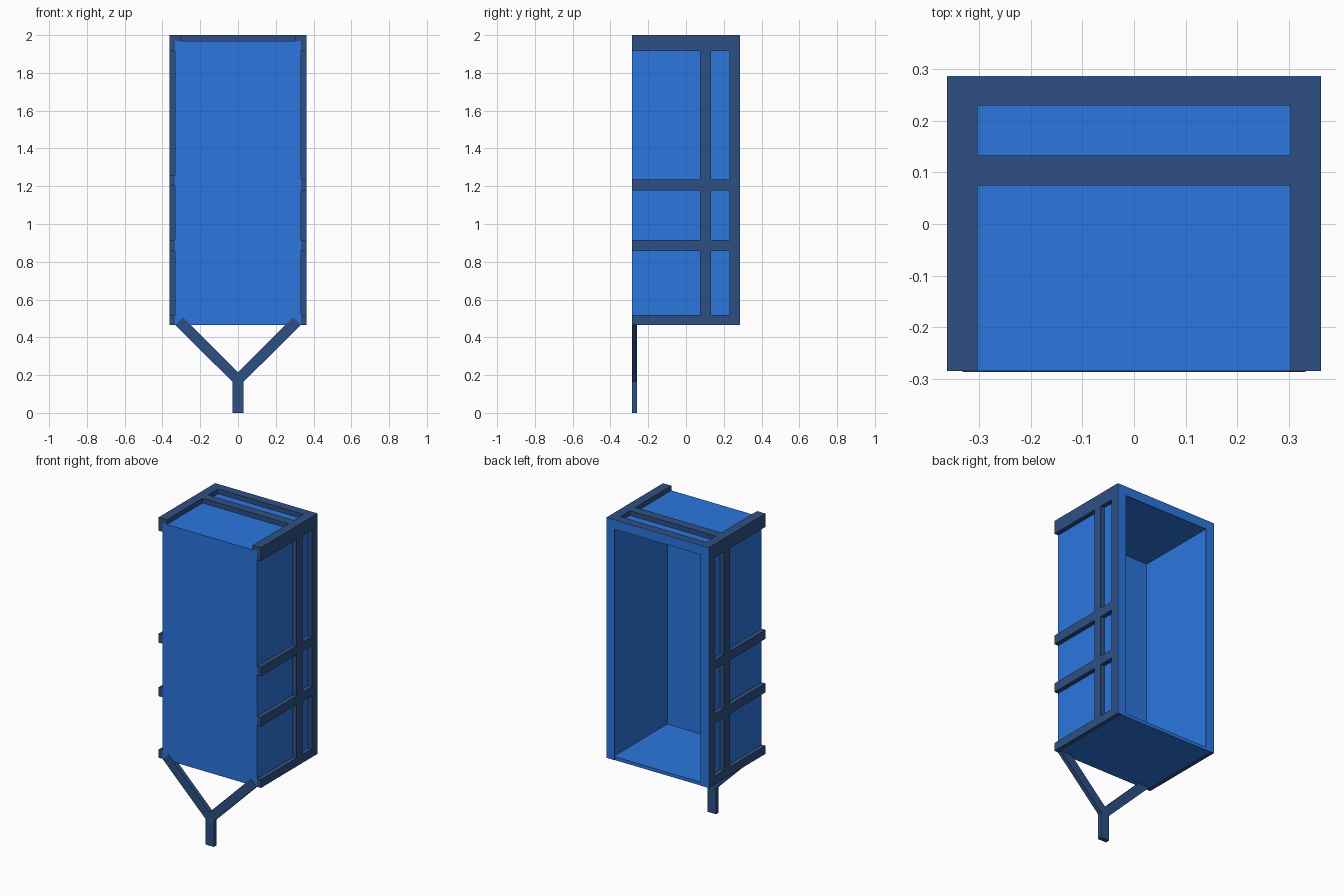
import bpy, bmesh

if "Cube" in bpy.data.objects:
    bpy.data.objects.remove(bpy.data.objects["Cube"])


def material(name, color):
    m = bpy.data.materials.new(name)
    m.diffuse_color = color
    m.use_nodes = True
    m.node_tree.nodes["Principled BSDF"].inputs["Base Color"].default_value = m.diffuse_color
    return m


BLUE = material("blue_panel", (0.025, 0.18, 0.73, 1))
NAVY = material("navy_frame", (0.027, 0.08, 0.23, 1))


def finish(name, bm, mat):
    bmesh.ops.recalc_face_normals(bm, faces=bm.faces)
    mesh = bpy.data.meshes.new(name)
    bm.to_mesh(mesh)
    bm.free()
    mesh.materials.append(mat)
    ob = bpy.data.objects.new(name, mesh)
    bpy.context.collection.objects.link(ob)
    return ob


def add_box(bm, x, y, z):
    verts = bmesh.ops.create_cube(bm, size=1)["verts"]
    for v in verts:
        for i, (a, b) in enumerate((x, y, z)):
            v.co[i] = (a + b) / 2 + v.co[i] * (b - a)


def box(name, x, y, z, mat):
    bm = bmesh.new()
    add_box(bm, x, y, z)
    return finish(name, bm, mat)


F, B = -0.285, 0.285          # front and back of the body
BOTTOM, TOP = 0.465, 2.0      # body height range
PANEL, OUT = 0.333, 0.362     # panel and frame half widths

# Hollow body, open at the back
bm = bmesh.new()
add_box(bm, (-PANEL, PANEL), (F, B), (BOTTOM, 1.97))
back = max(bm.faces, key=lambda f: f.calc_center_median().y)
bmesh.ops.inset_region(bm, faces=[back], thickness=0.03)
inner = bmesh.ops.extrude_discrete_faces(bm, faces=[back])["faces"][0]
for v in inner.verts:
    v.co.y = F + 0.028
finish("body_shell", bm, BLUE)

# Side frames: uprights and horizontal rails
for side, s in (("left", -1), ("right", 1)):
    xs = sorted((s * PANEL, s * OUT))
    for label, y in (("middle", (0.075, 0.132)), ("rear", (0.23, B))):
        box(f"{side}_{label}_upright", xs, y, (BOTTOM, TOP), NAVY)
    shelf = (1.2, 1.257) if s < 0 else (1.178, 1.235)
    for label, z in (("bottom", (BOTTOM, 0.517)), ("lower", (0.858, 0.915)),
                     ("upper", shelf), ("top", (1.915, TOP))):
        box(f"{side}_{label}_rail", xs, (F, B), z, NAVY)
    # Edge strip on the roof
    box(f"{side}_roof_strip", sorted((s * 0.303, s * OUT)), (F, B),
        (1.97, TOP), NAVY)

# Roof cross bars
for label, y in (("middle", (0.075, 0.133)), ("rear", (0.23, B))):
    box(f"roof_{label}_bar", (-0.303, 0.303), y, (1.97, TOP), NAVY)

# Thin rim on the back, around the opening
bm = bmesh.new()
rim_y = (B - 0.002, B + 0.002)
for s in (-1, 1):
    add_box(bm, sorted((s * 0.303, s * OUT)), rim_y, (BOTTOM, TOP))
add_box(bm, (-0.303, 0.303), rim_y, (1.94, TOP))
finish("opening_rim", bm, BLUE)

# Y-shaped bracket under the front
half = [(0.03, 0), (0.03, 0.165), (0.332, 0.465), (0.291, 0.505)]
outline = half + [(0, 0.215)] + [(-x, z) for x, z in reversed(half)]
bm = bmesh.new()
face = bm.faces.new([bm.verts.new((x, -0.287, z)) for x, z in outline])
ext = bmesh.ops.extrude_face_region(bm, geom=[face])["geom"]
bmesh.ops.translate(bm, vec=(0, 0.027, 0),
                    verts=[g for g in ext if isinstance(g, bmesh.types.BMVert)])
finish("y_bracket", bm, NAVY)
